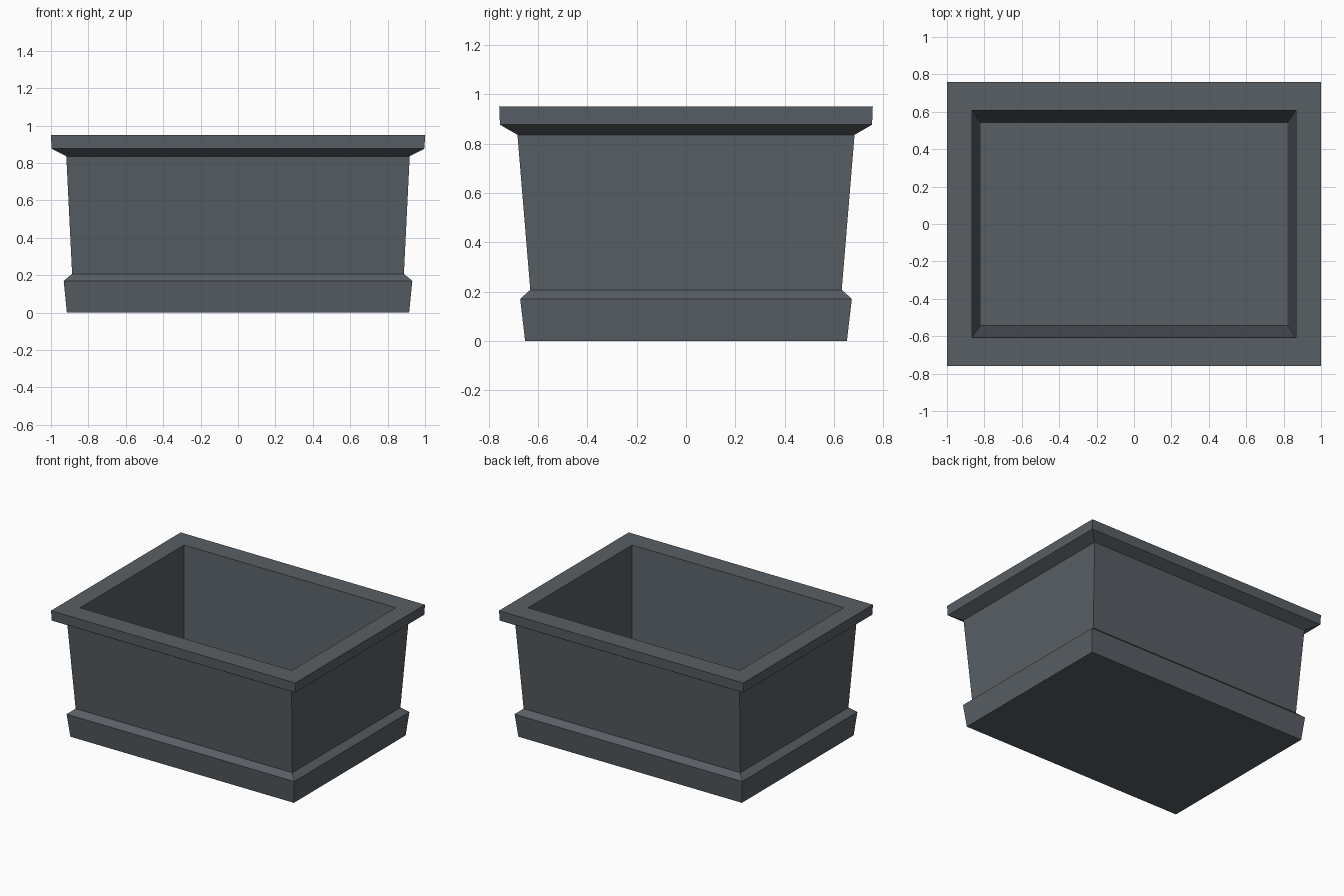
import bpy
import bmesh

cube = bpy.data.objects.get("Cube")
if cube:
    bpy.data.objects.remove(cube, do_unlink=True)

# Slate grey stone
stone = bpy.data.materials.new("slate_grey")
stone.use_nodes = True
colour = (0.098, 0.114, 0.130, 1.0)
stone.diffuse_color = colour
bsdf = next(n for n in stone.node_tree.nodes if n.type == "BSDF_PRINCIPLED")
bsdf.inputs["Base Color"].default_value = colour
bsdf.inputs["Roughness"].default_value = 0.8

# Rectangular profile of the trough: half width, half depth, height
profile = [
    (0.915, 0.653, 0.0),    # underside
    (0.932, 0.673, 0.17),   # plinth top edge
    (0.887, 0.632, 0.207),  # plinth ledge
    (0.918, 0.684, 0.836),  # outer wall top
    (0.997, 0.755, 0.877),  # rim lower edge
    (1.0, 0.758, 0.95),     # rim outer edge
    (0.867, 0.608, 0.95),   # rim inner edge
    (0.82, 0.542, 0.15),    # inner floor
]

bm = bmesh.new()
corners = [(-1, -1), (1, -1), (1, 1), (-1, 1)]
rings = [[bm.verts.new((sx * hx, sy * hy, z)) for sx, sy in corners]
         for hx, hy, z in profile]

# Walls between neighbouring rings, then the underside and the inner floor
for low, high in zip(rings, rings[1:]):
    for i in range(4):
        j = (i + 1) % 4
        bm.faces.new((low[i], low[j], high[j], high[i]))
bm.faces.new(rings[0][::-1])
bm.faces.new(rings[-1])
bmesh.ops.recalc_face_normals(bm, faces=bm.faces)

mesh = bpy.data.meshes.new("planter_box")
bm.to_mesh(mesh)
bm.free()
mesh.materials.append(stone)
planter = bpy.data.objects.new("planter_box", mesh)
bpy.context.collection.objects.link(planter)
